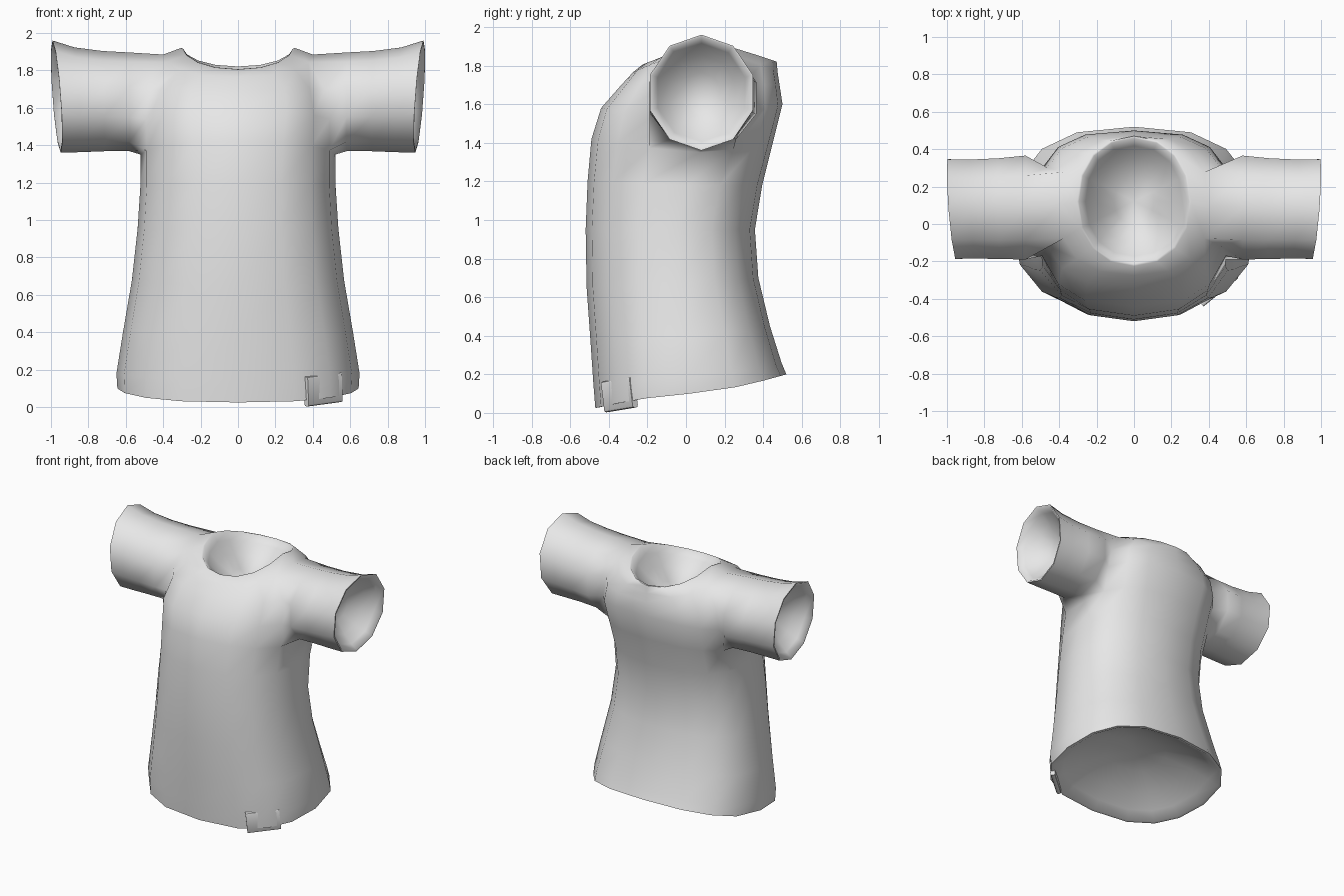
import bpy, bmesh, math
from mathutils import Matrix, Vector

cube = bpy.data.objects.get("Cube")
if cube:
    bpy.data.objects.remove(cube)

cloth = bpy.data.materials.new("grey_cloth")
cloth.use_nodes = True
grey = (0.8, 0.8, 0.8, 1)
cloth.diffuse_color = grey
cloth.node_tree.nodes["Principled BSDF"].inputs["Base Color"].default_value = grey


def finish(name, bm, angle):
    mesh = bpy.data.meshes.new(name)
    bm.to_mesh(mesh)
    bm.free()
    obj = bpy.data.objects.new(name, mesh)
    bpy.context.collection.objects.link(obj)
    mesh.materials.append(cloth)
    bpy.ops.object.select_all(action='DESELECT')
    obj.select_set(True)
    bpy.context.view_layer.objects.active = obj
    bpy.ops.object.shade_smooth_by_angle(angle=math.radians(angle))
    return obj


def signed_pow(v, p):
    return math.copysign(abs(v) ** p, v)


def bridge(bm, lower, upper):
    n = len(lower)
    for k in range(n):
        m = (k + 1) % n
        bm.faces.new((lower[k], lower[m], upper[m], upper[k]))


def hollow(bm, rim, inward):
    """Close an opening with a thin lip and a concave bowl."""
    centre = sum((v.co for v in rim), Vector()) / len(rim)
    previous = rim
    for size in (.965, .85, .65, .35):
        sink = inward * ((.965 ** 2 - size ** 2) / .965 ** 2)
        ring = [bm.verts.new(centre.lerp(v.co, size) + sink) for v in rim]
        bridge(bm, previous, ring)
        previous = ring
    tip = bm.verts.new(centre + inward)
    for k, v in enumerate(previous):
        bm.faces.new((v, previous[(k + 1) % len(previous)], tip))


SIDES = 16
# Body rings: front z, side z, back z, front y, side y, back y, half width, roundness
RINGS = [
    (.025, .10, .20, -.47, .02, .52, .645, .78),
    (.15, .18, .26, -.48, .01, .495, .65, .8),
    (.37, .40, .45, -.495, 0, .435, .615, .82),
    (.65, .68, .70, -.515, -.03, .375, .567, .85),
    (.95, .95, .95, -.52, -.04, .357, .537, .87),
    (1.2, 1.18, 1.18, -.51, 0, .395, .522, .85),
    (1.42, 1.35, 1.4, -.49, .07, .45, .52, .8),
    (1.58, 1.52, 1.6, -.44, .1, .5, .52, .72),
    (1.70, 1.70, 1.70, -.335, .11, .485, .49, .7),
    (1.765, 1.885, 1.765, -.275, .1, .475, .40, .78),
    (1.805, 1.92, 1.82, -.225, .12, .47, .305, .93),
]
ARMPIT, SHOULDER = 6, 9

bm = bmesh.new()
rows = []
for zf, zs, zb, yf, ys, yb, hw, p in RINGS:
    row = []
    for i in range(SIDES):
        a = 2 * math.pi * i / SIDES
        c, s = math.cos(a), math.sin(a)
        y_end, z_end = (yb, zb) if s > 0 else (yf, zf)
        row.append(bm.verts.new((hw * signed_pow(c, p),
                                 ys + (y_end - ys) * abs(s) ** p,
                                 zs + (z_end - zs) * abs(s) ** 1.15)))
    rows.append(row)

# Body walls, leaving an armhole on each side
for r in range(len(rows) - 1):
    for i in range(SIDES):
        if ARMPIT <= r < SHOULDER and i % 8 in (0, 7):
            continue
        j = (i + 1) % SIDES
        bm.faces.new((rows[r][i], rows[r][j], rows[r + 1][j], rows[r + 1][i]))

# Sleeve rings: x, centre y, centre z, y radius, z radius, cuff tilt
SLEEVE = [
    (.58, .088, 1.632, .292, .264, 0),
    (.72, .082, 1.636, .283, .268, .005),
    (.86, .08, 1.643, .278, .28, .014),
    (.97, .08, 1.66, .28, .30, .022),
]
for side, col in ((1, 0), (-1, 8)):
    up, down = col + 1, (col - 1) % SIDES
    ring = [rows[SHOULDER][col]]
    ring += [rows[r][up] for r in range(SHOULDER, ARMPIT - 1, -1)]
    ring += [rows[ARMPIT][col]]
    ring += [rows[r][down] for r in range(ARMPIT, SHOULDER + 1)]
    n = len(ring)
    for x, cy, cz, ry, rz, tilt in SLEEVE:
        previous, ring = ring, []
        for k in range(n):
            t = 2 * math.pi * k / n
            dy, dz = side * math.sin(t), math.cos(t)
            ring.append(bm.verts.new((side * (x + tilt * (dy + dz)),
                                      cy + ry * dy, cz + rz * dz)))
        bridge(bm, previous, ring)
    hollow(bm, ring, Vector((-.2 * side, 0, 0)))

# Neck and hem openings
hollow(bm, rows[-1], Vector((0, 0, -.22)))
hollow(bm, rows[0], Vector((0, 0, .2)))

bmesh.ops.delete(bm, geom=[v for v in bm.verts if not v.link_faces], context='VERTS')
bmesh.ops.recalc_face_normals(bm, faces=bm.faces)
finish("shirt", bm, 70)

# Small label folded over the hem
bm = bmesh.new()
bmesh.ops.create_cube(bm, size=1)
bmesh.ops.scale(bm, vec=(.235, .035, .16), verts=bm.verts)
bmesh.ops.bevel(bm, geom=[e for e in bm.edges
                          if abs((e.verts[0].co - e.verts[1].co).x) > .1],
                offset=.012, segments=2, affect='EDGES', profile=.5)
label = finish("hem_label", bm, 40)
label.matrix_world = (Matrix.Translation((.455, -.345, .095))
                      @ Matrix.Rotation(math.radians(39), 4, 'Z')
                      @ Matrix.Rotation(math.radians(-6), 4, 'Y')
                      @ Matrix.Rotation(math.radians(4), 4, 'X'))
